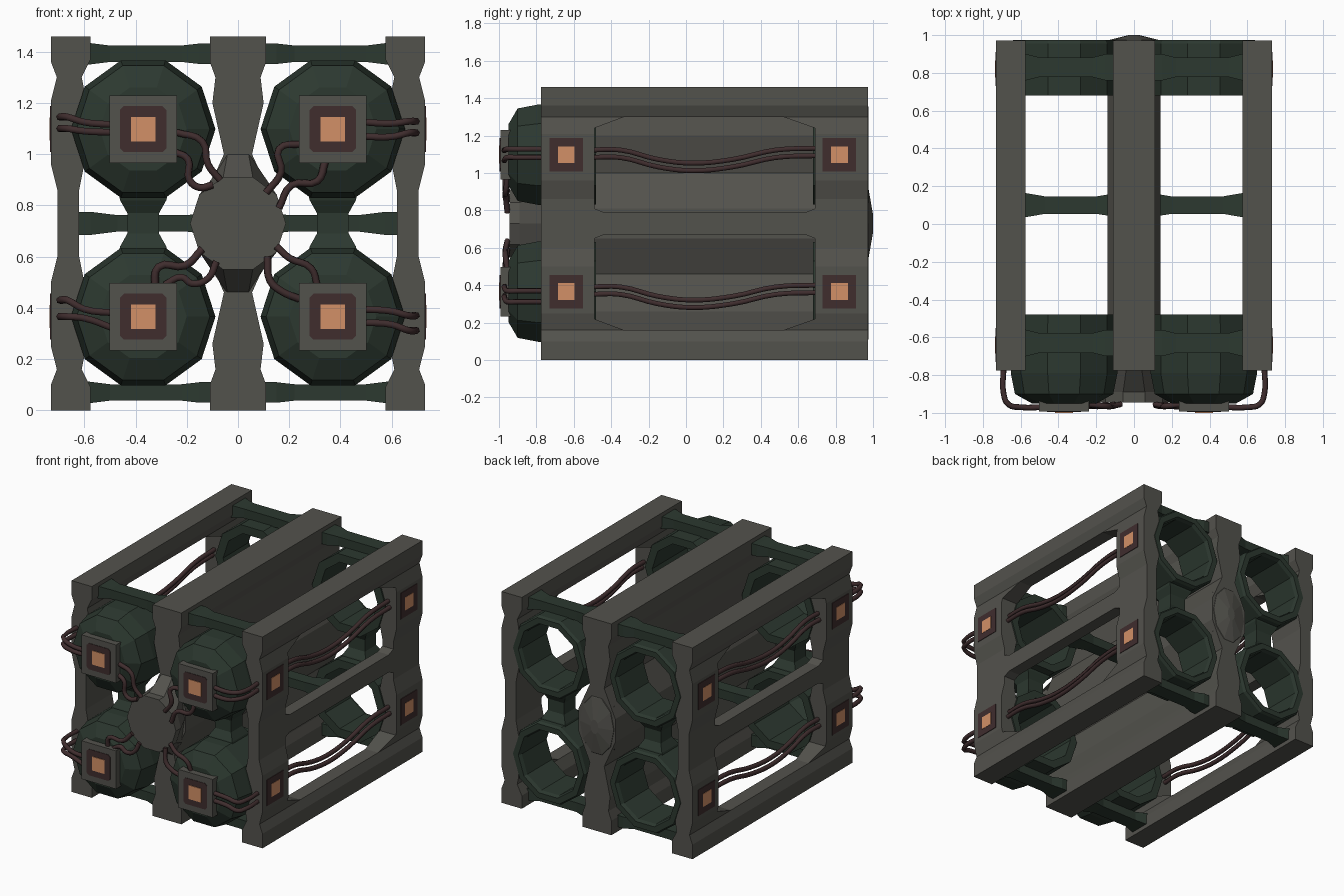
import bpy, bmesh, math
from mathutils import Vector

if "Cube" in bpy.data.objects:
    bpy.data.objects.remove(bpy.data.objects["Cube"])


def material(name, rgb):
    m = bpy.data.materials.new(name)
    m.diffuse_color = (*rgb, 1)
    m.use_nodes = True
    m.node_tree.nodes["Principled BSDF"].inputs["Base Color"].default_value = m.diffuse_color
    return m


GREY = material("grey metal", (0.086, 0.084, 0.073))
GREEN = material("dark green", (0.025, 0.040, 0.029))
BROWN = material("dark brown", (0.050, 0.026, 0.027))
COPPER = material("copper", (0.65, 0.28, 0.135))


def loft(name, rings, mat, closed=False):
    """Skin equal-length rings of points; cap the ends or close the loop."""
    bm = bmesh.new()
    vs = [[bm.verts.new(p) for p in r] for r in rings]
    n, k = len(vs[0]), len(vs)
    for i in range(k if closed else k - 1):
        a, b = vs[i], vs[(i + 1) % k]
        for j in range(n):
            bm.faces.new((a[j], a[(j + 1) % n], b[(j + 1) % n], b[j]))
    if not closed:
        bm.faces.new(vs[0])
        bm.faces.new(vs[-1])
    bmesh.ops.recalc_face_normals(bm, faces=bm.faces)
    me = bpy.data.meshes.new(name)
    bm.to_mesh(me)
    bm.free()
    me.materials.append(mat)
    ob = bpy.data.objects.new(name, me)
    bpy.context.collection.objects.link(ob)
    return ob


def prism(name, pts, y0, y1, mat):
    return loft(name, [[(x, y, z) for x, z in pts] for y in (y0, y1)], mat)


def box(name, c, h, mat):
    return prism(name, [(c[0] + i * h[0], c[2] + j * h[2]) for i, j in
                        ((-1, -1), (1, -1), (1, 1), (-1, 1))], c[1] - h[1], c[1] + h[1], mat)


def decagon(cx, y, cz, rx, rz):
    return [(cx + rx * math.cos(i * math.pi / 5), y, cz + rz * math.sin(i * math.pi / 5))
            for i in range(10)]


def beam(name, axis, origin, sections):
    """Flared beam: sections are (position along axis, half size a, half size b)."""
    rings = []
    for t, a, b in sections:
        ring = []
        for i, j in ((-1, -1), (1, -1), (1, 1), (-1, 1)):
            p = Vector(origin)
            p += Vector((t, i * a, j * b)) if axis == 'x' else Vector((i * a, j * b, t))
            ring.append(p)
        rings.append(ring)
    return loft(name, rings, GREEN)


def cable(name, pts):
    cu = bpy.data.curves.new(name, 'CURVE')
    cu.dimensions = '3D'
    cu.bevel_depth, cu.bevel_resolution = 0.015, 1
    cu.resolution_u, cu.use_fill_caps = 4, True
    sp = cu.splines.new('BEZIER')
    sp.bezier_points.add(len(pts) - 1)
    for bp, p in zip(sp.bezier_points, pts):
        bp.co = p
        bp.handle_left_type = bp.handle_right_type = 'AUTO'
    cu.materials.append(BROWN)
    ob = bpy.data.objects.new(name, cu)
    bpy.context.collection.objects.link(ob)


MID = 0.73
CENTRES = [(sx * 0.37, z) for sx in (-1, 1) for z in (0.366, 1.098)]

# side panels: wavy profile with two long chamfered windows
outer = [(0.73, 0.73), (0.73, 0.63), (0.707, 0.57), (0.73, 0.48), (0.73, 0.23), (0.705, 0.13)]
inner = [(0.62, 0.13), (0.60, 0.23), (0.60, 0.52), (0.61, 0.57), (0.575, 0.64), (0.575, 0.73)]
half = outer + inner
for s, side in ((1, "right"), (-1, "left")):
    pts = [(s * x, MID + d) for x, d in outer] + [(s * x, MID - d) for x, d in reversed(outer)]
    pts += [(s * x, MID - d) for x, d in reversed(inner)] + [(s * x, MID + d) for x, d in inner]
    panel = prism(side + "_panel", pts, -0.775, 0.972, GREY)
    for v in (1, -1):
        win = [(-0.49, 0.08), (-0.44, 0.06), (0.64, 0.06), (0.69, 0.08),
               (0.69, 0.51), (0.52, 0.57), (-0.33, 0.57), (-0.49, 0.51)]
        cut = loft("window_cutter", [[(x, y, MID + v * d) for y, d in win] for x in (s * 0.5, s * 0.8)], GREY)
        cut.hide_render = True
        mod = panel.modifiers.new("window", 'BOOLEAN')
        mod.operation, mod.object, mod.solver = 'DIFFERENCE', cut, 'EXACT'
        bpy.context.view_layer.objects.active = panel
        bpy.ops.object.modifier_apply(modifier=mod.name)
        bpy.data.objects.remove(cut)
    # side terminals and the cables hanging between them
    for z in (0.366, 1.098):
        for y in (-0.64, 0.82):
            box("side_terminal_rim", (s * 0.731, y, z), (0.003, 0.09, 0.09), BROWN)
            box("side_terminal_core", (s * 0.733, y, z), (0.003, 0.045, 0.045), COPPER)
        for d, dx in ((0.025, 0), (-0.015, 0.012)):
            cable("side_cable", [(s * (0.665 + dx), y, z + d + h) for y, h in
                                 ((-0.52, 0), (-0.35, 0), (-0.15, -0.05), (0.03, -0.07),
                                  (0.25, -0.05), (0.48, 0), (0.71, 0.01))])

# central spine
col = [(0.11, 0.73), (0.11, 0.63), (0.088, 0.57), (0.10, 0.47), (0.055, 0.27), (0.14, 0.08)]
pts = [(x, MID + d) for x, d in col] + [(x, MID - d) for x, d in reversed(col)]
pts += [(-x, MID - d) for x, d in col] + [(-x, MID + d) for x, d in reversed(col)]
prism("central_spine", pts, -0.775, 0.972, GREY)

# hubs at both ends of the spine
loft("front_hub", [decagon(0, -0.945, MID, 0.187, 0.19), decagon(0, -0.89, MID, 0.187, 0.19),
                   decagon(0, -0.765, MID, 0.13, 0.29)], GREY)
loft("rear_hub", [decagon(0, 0.94, MID, 0.14, 0.25), decagon(0, 0.975, MID, 0.13, 0.2),
                  decagon(0, 1.0, MID, 0.03, 0.05)], GREY)

# launch tubes: domed front sections, open rear rings, front terminals
dome = [(0.17, -0.95), (0.26, -0.90), (0.282, -0.79), (0.28, -0.48),
        (0.225, -0.48), (0.225, -0.86), (0.15, -0.915)]
ring = [(0.28, 0.68), (0.28, 0.955), (0.27, 0.975), (0.23, 0.975), (0.22, 0.95), (0.22, 0.68)]
for cx, cz in CENTRES:
    loft("front_tube", [decagon(cx, y, cz, r, r) for r, y in dome], GREEN)
    loft("rear_tube", [decagon(cx, y, cz, r, r) for r, y in ring], GREEN, closed=True)
    box("front_terminal_plate", (cx, -0.965, cz), (0.132, 0.028, 0.132), GREY)
    r, c = 0.09, 0.075
    rim = [(r, c), (c, r), (-c, r), (-r, c), (-r, -c), (-c, -r), (c, -r), (r, -c)]
    prism("front_terminal_rim", [(cx + x, cz + z) for x, z in rim], -0.996, -0.99, BROWN)
    box("front_terminal_core", (cx, -0.996, cz), (0.048, 0.004, 0.048), COPPER)
    box("inner_terminal_core", (cx, -0.913, cz), (0.045, 0.004, 0.045), COPPER)

# green cross beams and tube connectors
for s in (-1, 1):
    for y in (-0.63, 0.83):
        for z in (0.07, 1.392):
            beam("cross_beam", 'x', (0, y, z), [(s * 0.08, 0.07, 0.04), (s * 0.15, 0.07, 0.04),
                 (s * 0.22, 0.052, 0.032), (s * 0.5, 0.052, 0.032),
                 (s * 0.58, 0.072, 0.042), (s * 0.63, 0.072, 0.042)])
        beam("tube_connector", 'z', (s * 0.37, y, 0), [(0.60, 0.1, 0.1), (0.64, 0.09, 0.09),
             (0.69, 0.062, 0.062), (0.77, 0.062, 0.062), (0.82, 0.09, 0.09), (0.86, 0.1, 0.1)])
    beam("middle_beam", 'x', (0, 0.1, MID), [(s * 0.1, 0.062, 0.045), (s * 0.2, 0.046, 0.032),
         (s * 0.47, 0.046, 0.032), (s * 0.575, 0.064, 0.045), (s * 0.64, 0.064, 0.045)])

# cables wrapping from the front terminals round to the side panels
wraps = [(1, 1.126, 1.12, 1.128), (1, 1.07, 1.068, 1.083), (1, 0.395, 0.387, 0.37),
         (1, 0.343, 0.335, 0.312), (-1, 1.115, 1.125, 1.145), (-1, 1.085, 1.09, 1.1),
         (-1, 0.38, 0.395, 0.43), (-1, 0.318, 0.36, 0.366)]
for s, za, zb, zc in wraps:
    cable("wrap_cable", [(s * 0.48, -0.97, za), (s * 0.6, -0.97, zb), (s * 0.665, -0.955, zc),
                         (s * 0.69, -0.9, zc), (s * 0.69, -0.76, zc)])

# cables from the front terminals to the hub
hub_runs = [
    [(-0.24, 1.085), (-0.14, 1.05), (-0.117, 0.96), (-0.07, 0.9)],
    [(-0.25, 1.01), (-0.195, 0.98), (-0.19, 0.9), (-0.15, 0.87), (-0.1, 0.88)],
    [(0.25, 1.04), (0.16, 1.02), (0.168, 0.93), (0.11, 0.85)],
    [(0.34, 0.97), (0.31, 0.895), (0.21, 0.88), (0.16, 0.79)],
    [(-0.325, 0.48), (-0.31, 0.56), (-0.207, 0.565), (-0.14, 0.63)],
    [(-0.285, 0.49), (-0.22, 0.52), (-0.18, 0.495), (-0.117, 0.515), (-0.085, 0.58)],
    [(0.15, 0.64), (0.2, 0.595), (0.285, 0.555), (0.31, 0.485)],
    [(0.115, 0.6), (0.125, 0.507), (0.17, 0.465), (0.24, 0.435)],
]
for run in hub_runs:
    last = len(run) - 1
    cable("hub_cable", [(x, -0.965 if 0 < i < last else -0.955, z) for i, (x, z) in enumerate(run)])
